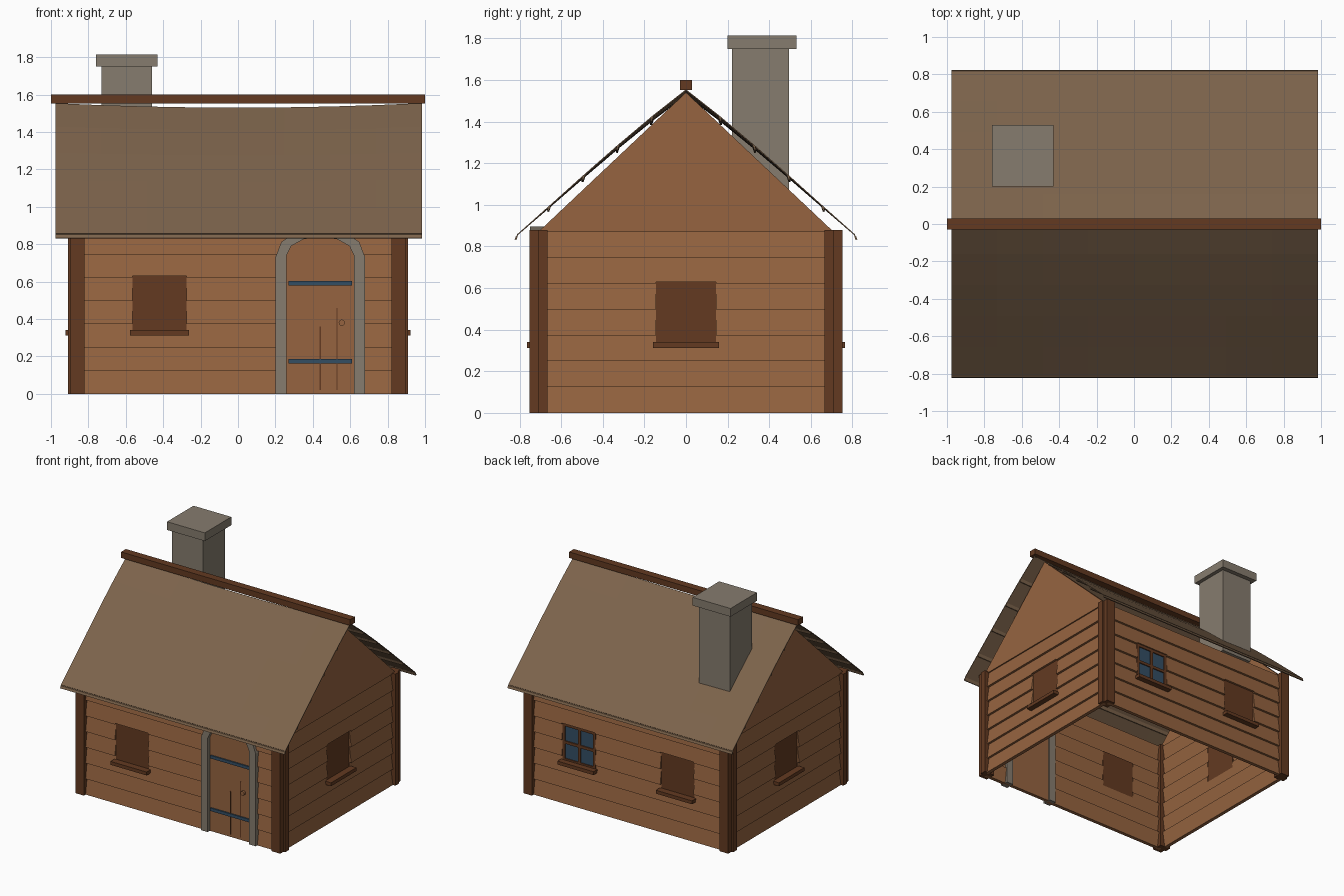
import bpy, bmesh, math
from mathutils import Matrix

if "Cube" in bpy.data.objects:
    bpy.data.objects.remove(bpy.data.objects["Cube"])


def material(name, rgb):
    lin = [((c / 255 + 0.055) / 1.055) ** 2.4 for c in rgb] + [1]
    m = bpy.data.materials.new(name)
    m.use_nodes = True
    m.diffuse_color = lin
    m.node_tree.nodes["Principled BSDF"].inputs["Base Color"].default_value = lin
    return m


WOOD = material("plank wood", (150, 100, 64))
DARK = material("dark wood", (99, 58, 33))
ROOF = material("roof shingle", (124, 99, 75))
STONE = material("stone", (134, 124, 110))
IRON = material("blue iron and glass", (52, 78, 100))


def finish(name, bm, mat, turn=0):
    """Turn the part around the house and link it."""
    bmesh.ops.recalc_face_normals(bm, faces=bm.faces)
    bm.transform(Matrix.Rotation(math.radians(turn), 4, "Z"))
    mesh = bpy.data.meshes.new(name)
    bm.to_mesh(mesh)
    bm.free()
    obj = bpy.data.objects.new(name, mesh)
    mesh.materials.append(mat)
    bpy.context.collection.objects.link(obj)
    return obj


def box(name, x, y, z, mat, turn=0):
    bm = bmesh.new()
    bmesh.ops.create_cube(bm, size=1)
    for v in bm.verts:
        for i, (a, b) in enumerate((x, y, z)):
            v.co[i] = a if v.co[i] < 0 else b
    return finish(name, bm, mat, turn)


def prism(name, points, span, axis, mat, turn=0):
    """Extrude a 2D outline along x (outline is y, z) or y (outline is x, z)."""
    bm = bmesh.new()
    rings = []
    for s in span:
        rings.append([bm.verts.new((s, a, z) if axis == "x" else (a, s, z)) for a, z in points])
    n = len(points)
    for ring in rings:
        bm.faces.new(ring)
    for i in range(n):
        j = (i + 1) % n
        bm.faces.new((rings[0][i], rings[0][j], rings[1][j], rings[1][i]))
    return finish(name, bm, mat, turn)


def cut(wall, cutter):
    cutter.hide_render = True
    cutter.hide_viewport = True
    cutter.display_type = "WIRE"
    mod = wall.modifiers.new("opening", "BOOLEAN")
    mod.operation = "DIFFERENCE"
    mod.solver = "EXACT"
    mod.object = cutter


# Lapped siding: a sawtooth profile with constant thickness
ROWS, WALL_TOP = 7, 0.87


def siding(name, depth, half, turn):
    outer, inner = [], []
    for i in range(ROWS):
        low, high = i * WALL_TOP / ROWS, (i + 1) * WALL_TOP / ROWS
        outer += [(-depth, low), (-depth + 0.018, high)]
        inner += [(-depth + 0.028, low), (-depth + 0.046, high)]
    return prism(name, outer + inner[::-1], (-half, half), "x", WOOD, turn)


def window(wall, name, u, depth, turn, glazed=False):
    x = (u - 0.145, u + 0.145)
    low, high = 0.33, 0.63
    cut(wall, box(name + "_cutter", x, (-depth - 0.1, -depth + 0.1), (low, high), DARK, turn))
    box(name + "_sill", (u - 0.158, u + 0.158), (-depth - 0.035, -depth + 0.03),
        (0.313, 0.34), DARK, turn)
    face = -depth + 0.018
    box(name + "_panel", x, (face, face + 0.02), (low, high), IRON if glazed else DARK, turn)
    if glazed:
        mid = (low + high) / 2
        bar = (face - 0.008, face + 0.028)
        for k, c in enumerate((x[0] + 0.012, u, x[1] - 0.012)):
            box(f"{name}_upright_{k}", (c - 0.011, c + 0.011), bar, (low, high), DARK, turn)
        for k, c in enumerate((low + 0.012, mid, high - 0.012)):
            box(f"{name}_crossbar_{k}", x, bar, (c - 0.011, c + 0.011), DARK, turn)


# Walls and windows
LONG, END = 0.73, 0.888
front = siding("front_wall", LONG, 0.86, 0)
right = siding("end_wall_a", END, 0.70, 90)
back = siding("back_wall", LONG, 0.86, 180)
left = siding("end_wall_b", END, 0.70, 270)
window(front, "front_window", -0.42, LONG, 0)
window(right, "end_window_a", 0, END, 90)
window(back, "back_glass_window", -0.43, LONG, 180, True)
window(back, "back_window", 0.43, LONG, 180)
window(left, "end_window_b", 0, END, 270)

# Gables and corner posts
for side in (-1, 1):
    prism("gable", [(-0.71, WALL_TOP), (0.71, WALL_TOP), (0, 1.54)],
          (side * 0.85, side * 0.88), "x", WOOD)
    for fb in (-1, 1):
        for a, b in ((0.895, 0.752), (0.91, 0.712)):
            box("corner_post", sorted((side * 0.82, side * a)), sorted((fb * 0.665, fb * b)),
                (0, 0.88), DARK)

# Arched doorway
CX = 0.44


def arch(half, spring, top):
    """Outline of an arched opening, from left foot to right foot."""
    pts = [(CX - half, 0)]
    for k in range(7):
        a = math.pi * (1 - k / 6)
        pts.append((CX + half * math.cos(a), spring + (top - spring) * math.sin(a)))
    return pts + [(CX + half, 0)]


inside, outside = arch(0.18, 0.74, 0.84), arch(0.24, 0.73, 0.895)
prism("door_frame", outside + inside[::-1], (-0.75, -0.68), "y", STONE)
cut(front, prism("door_cutter", [(x, z if z else -0.1) for x, z in arch(0.19, 0.74, 0.855)],
                 (-0.9, -0.6), "y", WOOD))
prism("door", inside, (-0.722, -0.695), "y", WOOD)
for k, (x, h) in enumerate(((0.44, 0.36), (0.53, 0.46))):
    box(f"door_groove_{k}", (x - 0.003, x + 0.003), (-0.725, -0.72), (0.02, h), DARK)
for k, z in enumerate((0.175, 0.59)):
    box(f"door_hinge_{k}", (0.27, 0.61), (-0.732, -0.72), (z - 0.012, z + 0.012), IRON)

# Round door handle
bm = bmesh.new()
bmesh.ops.create_cone(bm, cap_ends=True, segments=12, radius1=0.017, radius2=0.017, depth=0.02,
                      matrix=Matrix.Translation((0.555, -0.73, 0.38)) @ Matrix.Rotation(math.pi / 2, 4, "X"))
finish("door_handle", bm, WOOD)

# Roof slopes: thin sheets with a sagging ridge and a batten under each row
SLOPE = [(0, 1.553), (0.16, 1.427), (0.325, 1.288), (0.49, 1.143), (0.655, 0.995), (0.812, 0.855)]
STEPS = 8
for side in (-1, 1):
    sheet, battens = bmesh.new(), bmesh.new()
    previous = None
    for i in range(STEPS + 1):
        x = -0.977 + 1.96 * i / STEPS
        sag = 0.025 * (1 - x * x)
        column, strip = [], []
        for k, (y, z) in enumerate(SLOPE):
            drop = z - sag * (1 - k / 5)
            column.append(sheet.verts.new((x, side * y, drop)))
            if k:
                strip.append([battens.verts.new((x, side * (y + dy), drop + dz))
                              for dy, dz in ((-0.005, 0), (0.005, -0.004), (0.012, -0.022), (0.003, -0.024))])
        if previous:
            for k in range(len(SLOPE) - 1):
                sheet.faces.new((previous[0][k], previous[0][k + 1], column[k + 1], column[k]))
                p, q = previous[1][k], strip[k]
                for j in range(4):
                    battens.faces.new((p[j], p[j - 1], q[j - 1], q[j]))
        if i in (0, STEPS):
            for s in strip:
                battens.faces.new(s)
        previous = (column, strip)
    bmesh.ops.recalc_face_normals(sheet, faces=sheet.faces)
    roof = finish("roof_slope", sheet, ROOF)
    mod = roof.modifiers.new("thickness", "SOLIDIFY")
    mod.thickness = 0.005
    mod.offset = 0
    finish("roof_battens", battens, ROOF)

# Ridge beam and chimney
box("ridge_beam", (-1, 1), (-0.03, 0.03), (1.553, 1.6), DARK)
box("chimney_stack", (-0.73, -0.46), (0.22, 0.495), (1.05, 1.76), STONE)
box("chimney_cap", (-0.76, -0.43), (0.2, 0.53), (1.75, 1.815), STONE)
